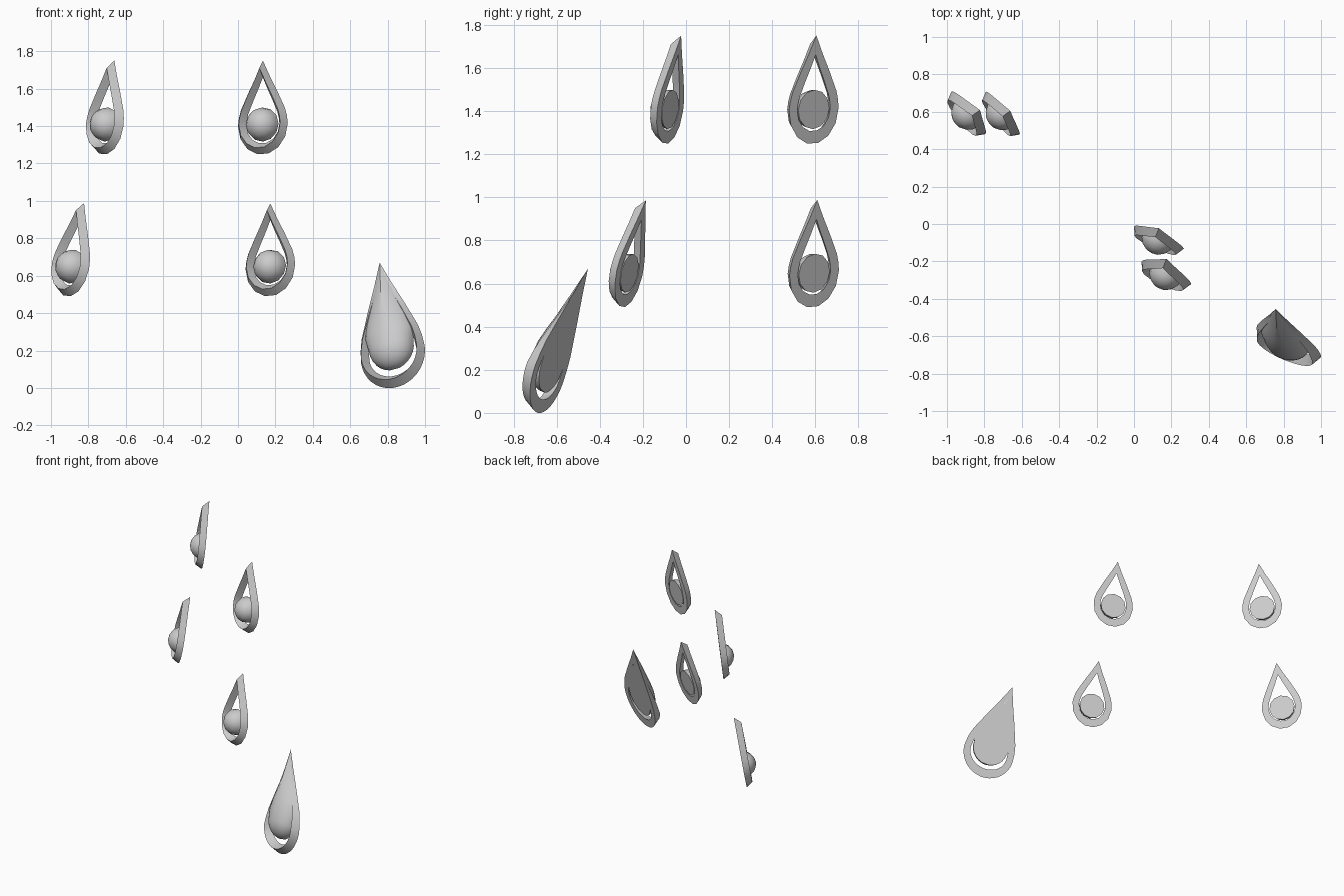
import bpy, math
from mathutils import Vector, Matrix

if "Cube" in bpy.data.objects:
    bpy.data.objects.remove(bpy.data.objects["Cube"])

# half-width of a drop from belly (t=0) to tip (t=1), as a fraction of its radius
TAPER = [(0.12, 0.965), (0.24, 0.885), (0.5, 0.59), (0.76, 0.27)]


def outline(r, top, bottom, segs):
    """Closed teardrop loop: tip, right side, round bottom, left side."""
    side = [(r * w, top * t) for t, w in TAPER]
    arc = [(r * math.cos(math.pi * i / segs), -bottom * math.sin(math.pi * i / segs))
           for i in range(segs + 1)]
    return [(0, top)] + side[::-1] + arc + [(-x, y) for x, y in side]


def placement(centre, axis, yaw):
    """Local x = right, y = toward the tip, z = out of the front face."""
    v = Vector(axis).normalized()
    a = math.radians(yaw)
    # horizontal heading kept, lifted so that it is square to the axis
    u = Vector((math.cos(a), -math.sin(a), 0))
    u.z = -(u.x * v.x + u.y * v.y) / v.z
    u.normalize()
    n = u.cross(v)
    m = Matrix((u, v, n)).transposed().to_4x4()
    m.translation = Vector(centre)
    return m


def make(name, verts, faces, matrix, angle):
    me = bpy.data.meshes.new(name)
    me.from_pydata(verts, [], faces)
    ob = bpy.data.objects.new(name, me)
    bpy.context.collection.objects.link(ob)
    ob.matrix_world = matrix
    bpy.ops.object.select_all(action='DESELECT')
    ob.select_set(True)
    bpy.context.view_layer.objects.active = ob
    bpy.ops.object.mode_set(mode='EDIT')
    bpy.ops.mesh.select_all(action='SELECT')
    bpy.ops.mesh.normals_make_consistent(inside=False)
    bpy.ops.object.mode_set(mode='OBJECT')
    bpy.ops.object.shade_smooth_by_angle(angle=math.radians(angle))
    return ob


def frame(name, outer, inner, height, matrix, pointed=False):
    """Ring with a flat back and a raised crest midway between its edges."""
    n = len(outer)
    top = outer[0][1]
    crest = []
    for (ax, ay), (bx, by) in zip(outer, inner):
        k = 1 - max(0, ay) / top if pointed else 1
        crest.append(((ax + bx) / 2, (ay + by) / 2, height * k))
    verts = [(x, y, 0) for x, y in outer] + crest + [(x, y, 0) for x, y in inner]
    faces = []
    for a in range(3):
        b = (a + 1) % 3
        for i in range(n):
            j = (i + 1) % n
            faces.append((a * n + i, a * n + j, b * n + j, b * n + i))
    make(name, verts, faces, matrix, 35)


def dome(name, r, matrix, segs=12, rings=4):
    """Half ball, flat at the back, pole toward the front."""
    verts, faces = [], [tuple(range(segs))]
    for k in range(rings):
        p = math.pi / 2 * k / rings
        for i in range(segs):
            a = 2 * math.pi * i / segs
            verts.append((r * math.cos(p) * math.cos(a), r * math.cos(p) * math.sin(a), r * math.sin(p)))
    verts.append((0, 0, r))
    for k in range(rings):
        for i in range(segs):
            j = (i + 1) % segs
            if k < rings - 1:
                faces.append((k * segs + i, k * segs + j, (k + 1) * segs + j, (k + 1) * segs + i))
            else:
                faces.append((k * segs + i, k * segs + j, len(verts) - 1))
    make(name, verts, faces, matrix, 40)


def half_drop(name, rows, matrix, segs=12):
    """Front half of a drop; rows are (height, half width, depth, roof sharpness)."""
    verts, faces = [], []
    m = segs + 1
    for v, w, d, s in rows:
        for i in range(m):
            a = math.pi * i / segs
            t = 1 - 2 * i / segs
            x = (1 - s) * math.cos(a) + s * t
            z = (1 - s) * math.sin(a) + s * (1 - abs(t))
            verts.append((w * x, v, d * z))
    for k in range(len(rows) - 1):
        for i in range(m):
            j = (i + 1) % m
            faces.append((k * m + i, k * m + j, (k + 1) * m + j, (k + 1) * m + i))
    faces += [tuple(range(m)), tuple(range((len(rows) - 1) * m, len(rows) * m))]
    make(name, verts, faces, matrix, 35)


# four small drops: belly centre, direction to the tip, heading
small = [
    ("upper_middle", (0.133, -0.073, 1.408), (0.0, 0.05, 0.34), 24),
    ("lower_middle", (0.173, -0.262, 0.648), (0.0, 0.075, 0.335), 24),
    ("upper_left", (-0.702, 0.593, 1.408), (0.04, 0.012, 0.34), 52),
    ("lower_left", (-0.886, 0.595, 0.648), (0.062, 0.014, 0.335), 52),
]
for label, c, axis, yaw in small:
    m = placement(c, axis, yaw)
    frame(label + "_drop_frame", outline(0.146, 0.346, 0.162, 7),
          outline(0.097, 0.255, 0.102, 7), 0.045, m)
    dome(label + "_drop_ball", 0.092, m)

# large drop: tapering frame and a solid half drop inside
m = placement((0.828, -0.635, 0.18), (-0.071, 0.18, 0.49), 20)
frame("large_drop_frame", outline(0.187, 0.527, 0.188, 18),
      outline(0.138, 0.42, 0.122, 18), 0.055, m, pointed=True)
rows = []
for i in range(1, 8):
    a = math.pi / 2 * i / 7
    w = 0.128 * math.sin(a)
    rows.append((0.04 - 0.128 * math.cos(a), w, w * 0.8, 0))
rows += [(0.12, 0.143, 0.098, 0.15), (0.19, 0.128, 0.086, 0.35), (0.26, 0.104, 0.07, 0.6),
         (0.39, 0.05, 0.036, 0.9), (0.52, 0.002, 0.001, 1)]
half_drop("large_drop_body", rows, m)
